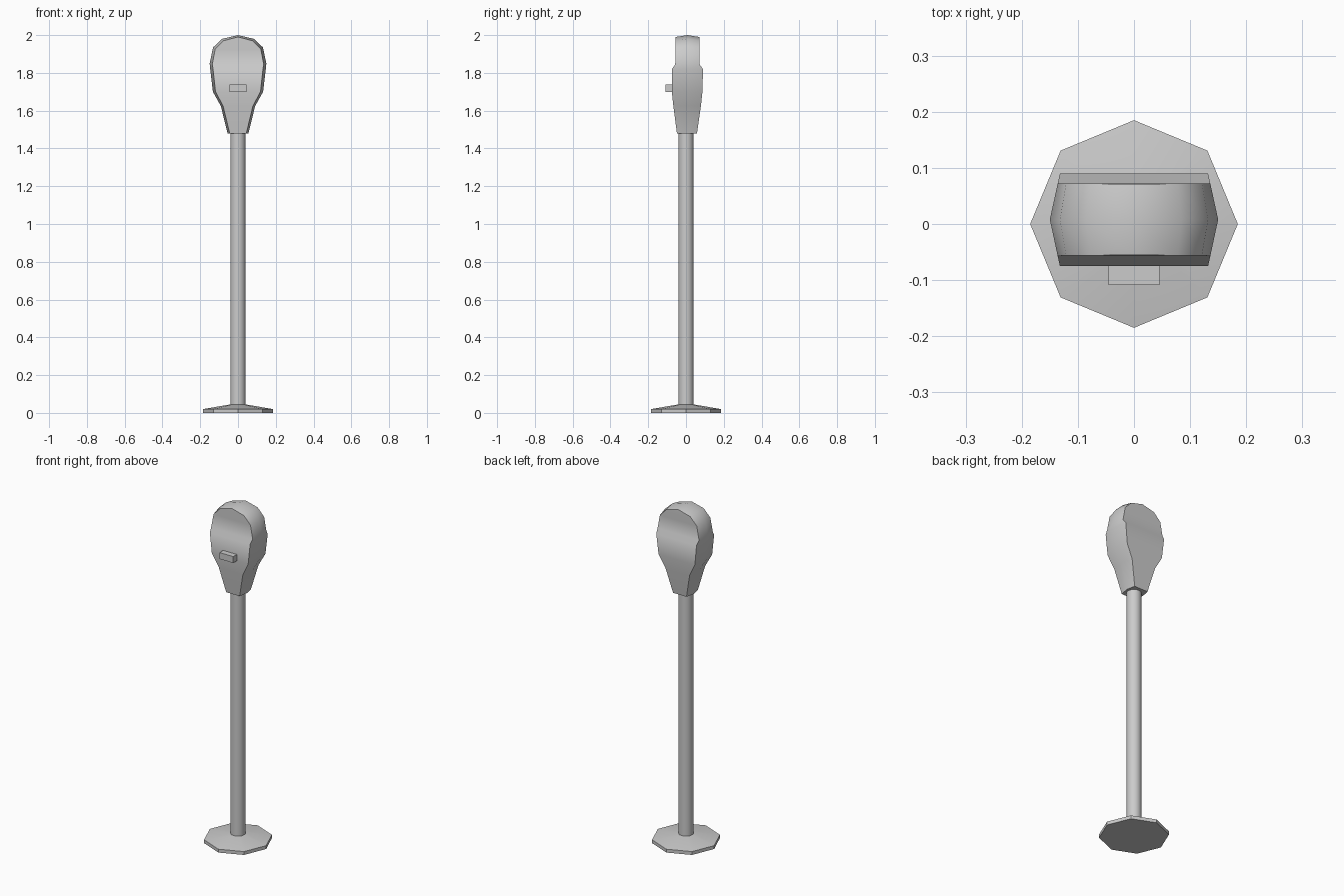
import bpy, bmesh, math

if "Cube" in bpy.data.objects:
    bpy.data.objects.remove(bpy.data.objects["Cube"])


def finish(name, bm, angle):
    bmesh.ops.remove_doubles(bm, verts=bm.verts, dist=0.0005)
    bmesh.ops.recalc_face_normals(bm, faces=bm.faces)
    mesh = bpy.data.meshes.new(name)
    bm.to_mesh(mesh)
    bm.free()
    ob = bpy.data.objects.new(name, mesh)
    bpy.context.collection.objects.link(ob)
    bpy.ops.object.select_all(action='DESELECT')
    ob.select_set(True)
    bpy.context.view_layer.objects.active = ob
    bpy.ops.object.shade_smooth_by_angle(angle=math.radians(angle))
    return ob


def loft(name, rings, angle, cap_top=True):
    bm = bmesh.new()
    loops = [[bm.verts.new(p) for p in ring] for ring in rings]
    n = len(loops[0])
    for a, b in zip(loops, loops[1:]):
        for i in range(n):
            j = (i + 1) % n
            bm.faces.new((a[i], a[j], b[j], b[i]))
    bm.faces.new(loops[0][::-1])
    if cap_top:
        bm.faces.new(loops[-1])
    return finish(name, bm, angle)


def circle(r, z, n):
    return [(r * math.cos(2 * math.pi * i / n), r * math.sin(2 * math.pi * i / n), z)
            for i in range(n)]


# Octagonal foot and round pole
loft("base_plate", [circle(0.185, 0, 8), circle(0.185, 0.02, 8), circle(0.04, 0.045, 8)], 30)
loft("pole", [circle(0.04, 0.03, 16), circle(0.04, 1.49, 16)], 40)

# Meter head: hexagonal sections (mid z, face z, mid half width, face half width, front y, back y)
MID = 0.008
rows = [
    (1.48, 1.48, 0.055, 0.044, -0.048, 0.058),
    (1.625, 1.625, 0.091, 0.079, -0.067, 0.079),
    (1.70, 1.70, 0.133, 0.119, -0.075, 0.087),
    (1.82, 1.82, 0.147, 0.132, -0.075, 0.090),
    (1.85, 1.845, 0.150, 0.136, -0.057, 0.072),
    (1.935, 1.925, 0.132, 0.121, -0.056, 0.072),
    (1.98, 1.97, 0.085, 0.078, -0.056, 0.072),
    (2.0, 1.99, 0.0, 0.0, -0.055, 0.071),
]
rings = [[(-xf, yf, zf), (xf, yf, zf), (xm, MID, zm),
          (xf, yb, zf), (-xf, yb, zf), (-xm, MID, zm)]
         for zm, zf, xm, xf, yf, yb in rows]
loft("meter_head", rings, 45, cap_top=False)

# Coin slot block on the front
slot = [[(-0.045, -0.109, z), (0.045, -0.109, z), (0.045, -0.06, z), (-0.045, -0.06, z)]
        for z in (1.70, 1.738)]
loft("coin_slot", slot, 30)
